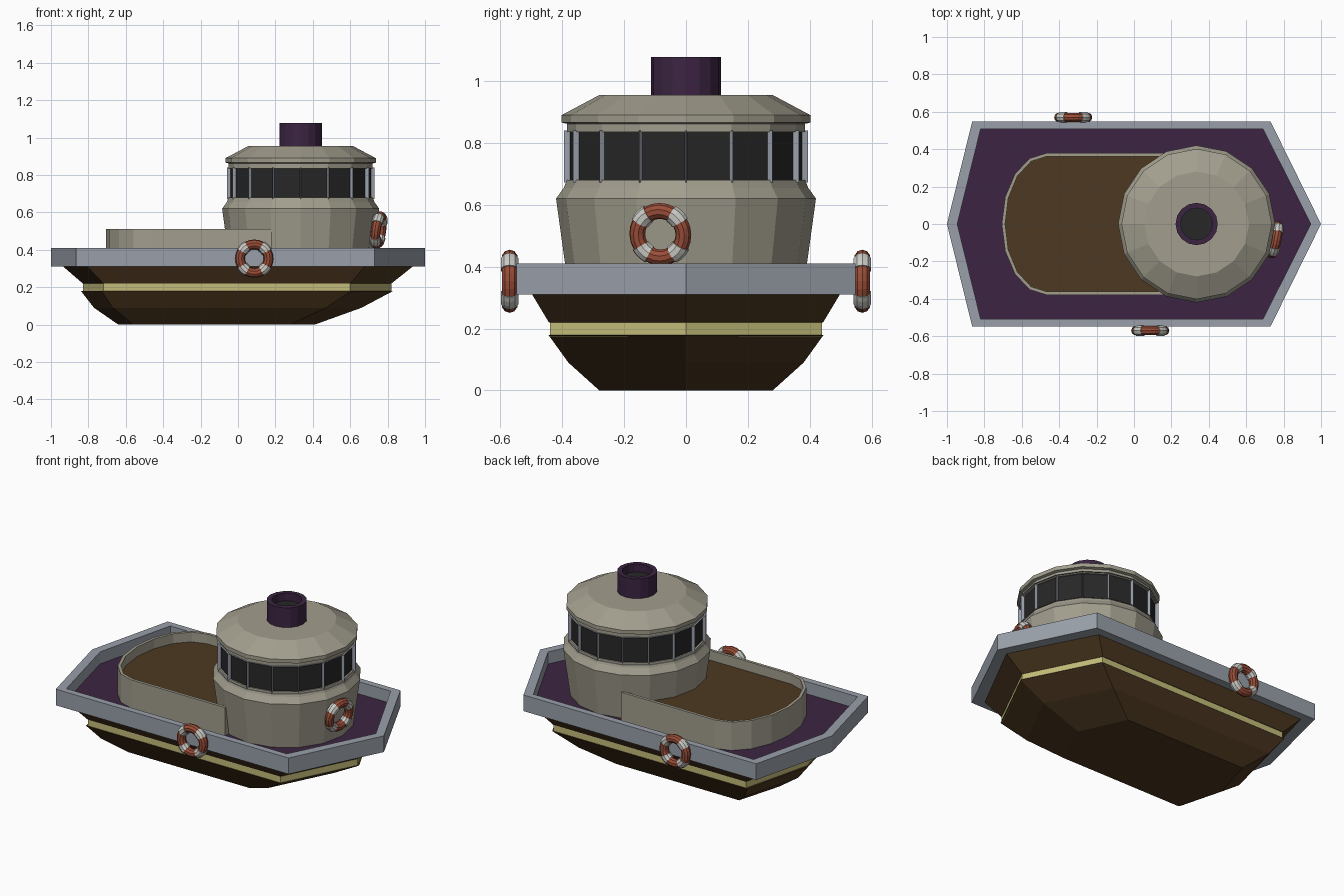
import bpy, bmesh
from math import sin, cos, pi, radians
from mathutils import Vector, Matrix

if "Cube" in bpy.data.objects:
    bpy.data.objects.remove(bpy.data.objects["Cube"])


def mat(name, r, g, b):
    m = bpy.data.materials.new(name)
    m.diffuse_color = (r, g, b, 1)
    m.use_nodes = True
    m.node_tree.nodes["Principled BSDF"].inputs["Base Color"].default_value = m.diffuse_color
    return m


BROWN = mat("brown", 0.075, 0.04, 0.015)
YELLOW = mat("yellow", 0.55, 0.50, 0.19)
BLUEGREY = mat("blue_grey", 0.32, 0.35, 0.40)
PURPLE = mat("purple", 0.045, 0.018, 0.055)
WARM = mat("warm_grey", 0.36, 0.34, 0.27)
GLASS = mat("dark_glass", 0.02, 0.02, 0.02)
RED = mat("ring_red", 0.32, 0.075, 0.04)
WHITE = mat("ring_white", 0.6, 0.6, 0.57)


def finish(bm, name, mats):
    bmesh.ops.recalc_face_normals(bm, faces=bm.faces)
    me = bpy.data.meshes.new(name)
    bm.to_mesh(me)
    bm.free()
    ob = bpy.data.objects.new(name, me)
    bpy.context.collection.objects.link(ob)
    for m in mats:
        me.materials.append(m)
    return ob


def loft(name, rings, mats, top_mat=0):
    """Join equal-length rings with quads and cap both ends."""
    bm = bmesh.new()
    vr = [[bm.verts.new(p) for p in ring] for ring in rings]
    n = len(rings[0])
    for a, b in zip(vr, vr[1:]):
        for i in range(n):
            j = (i + 1) % n
            bm.faces.new((a[i], a[j], b[j], b[i]))
    bm.faces.new(vr[0])
    bm.faces.new(vr[-1]).material_index = top_mat
    return finish(bm, name, mats)


def hexring(stern, c1, c2, bow, y, z):
    return [(stern, 0, z), (c1, -y, z), (c2, -y, z),
            (bow, 0, z), (c2, y, z), (c1, y, z)]


def circle(r, z, n=16, cx=0.335):
    return [(cx + r * cos(2 * pi * i / n), r * sin(2 * pi * i / n), z) for i in range(n)]


# Hull: lower body, stripe, flared upper body
loft("lower_hull", [hexring(-0.64, -0.56, 0.28, 0.41, 0.28, 0),
                    hexring(-0.77, -0.67, 0.47, 0.66, 0.38, 0.09),
                    hexring(-0.84, -0.73, 0.605, 0.83, 0.445, 0.18)], [BROWN])
loft("hull_stripe", [hexring(-0.83, -0.72, 0.60, 0.82, 0.44, 0.175),
                     hexring(-0.83, -0.72, 0.60, 0.82, 0.44, 0.22)], [YELLOW])
loft("upper_hull", [hexring(-0.83, -0.72, 0.60, 0.82, 0.443, 0.22),
                    hexring(-0.94, -0.81, 0.68, 0.94, 0.50, 0.315)], [BROWN])

# Bulwark with sunken deck
loft("bulwark_and_deck", [hexring(-1, -0.865, 0.73, 1, 0.548, 0.31),
                          hexring(-1, -0.865, 0.73, 1, 0.548, 0.41),
                          hexring(-0.945, -0.82, 0.69, 0.945, 0.508, 0.41),
                          hexring(-0.945, -0.82, 0.69, 0.945, 0.508, 0.335)],
     [BLUEGREY, PURPLE], 1)


# Low cabin with rounded stern and recessed roof
def cabin_ring(inset, z):
    a, b = 0.242 - inset, 0.38 - inset
    arc = [(-0.465 + a * cos(t), b * sin(t), z)
           for t in (pi / 2 + pi * i / 8 for i in range(9))]
    return arc + [(0.178 - inset, -b, z), (0.178 - inset, b, z)]


loft("low_cabin", [cabin_ring(0, 0.33), cabin_ring(0, 0.51),
                   cabin_ring(0.018, 0.51), cabin_ring(0.018, 0.45)], [WARM, BROWN], 1)

# Wheelhouse walls and roof
loft("wheelhouse_wall", [circle(r, z) for r, z in
                         ((0.38, 0.33), (0.42, 0.62), (0.395, 0.655), (0.385, 0.68))], [WARM])
loft("wheelhouse_roof", [circle(r, z) for r, z in
                         ((0.385, 0.835), (0.385, 0.862), (0.402, 0.866),
                          (0.402, 0.89), (0.28, 0.955))], [WARM])

# Window band: each side is inset to a frame and the pane is pushed in
bm = bmesh.new()
lo = [bm.verts.new(p) for p in circle(0.395, 0.672)]
hi = [bm.verts.new(p) for p in circle(0.395, 0.84)]
sides = [bm.faces.new((lo[i], lo[(i + 1) % 16], hi[(i + 1) % 16], hi[i])) for i in range(16)]
bm.faces.new(lo[::-1])
bm.faces.new(hi)
bmesh.ops.inset_individual(bm, faces=sides, thickness=0.014)
for f in sides:
    f.normal_update()
    push = f.normal * -0.02
    pane = bmesh.ops.extrude_discrete_faces(bm, faces=[f])["faces"][0]
    pane.material_index = 1
    bmesh.ops.translate(bm, verts=pane.verts, vec=push)
finish(bm, "wheelhouse_windows", [BLUEGREY, GLASS])

# Funnel
loft("funnel", [circle(r, z) for r, z in
                ((0.113, 0.94), (0.113, 1.077), (0.085, 1.077), (0.085, 1.03))],
     [PURPLE, GLASS], 1)


# Life rings: torus with four raised bands
def torus_arc(bm, big, small, a0, a1, n, m, mi, closed):
    rows = []
    for i in range(n if closed else n + 1):
        a = a0 + (a1 - a0) * i / n
        rows.append([bm.verts.new(((big + small * cos(t)) * cos(a),
                                   (big + small * cos(t)) * sin(a), small * sin(t)))
                     for t in (2 * pi * k / m for k in range(m))])
    for i in range(n):
        p, q = rows[i], rows[(i + 1) % len(rows)]
        for k in range(m):
            l = (k + 1) % m
            bm.faces.new((p[k], q[k], q[l], p[l])).material_index = mi
    if not closed:
        for ring in (rows[0], rows[-1]):
            bm.faces.new(ring).material_index = mi


def life_ring(name, loc, out):
    bm = bmesh.new()
    torus_arc(bm, 0.076, 0.026, 0, 2 * pi, 24, 10, 0, True)
    for k in range(4):
        mid = radians(45 + 90 * k)
        torus_arc(bm, 0.076, 0.030, mid - 0.27, mid + 0.27, 3, 10, 1, False)
    ob = finish(bm, name, [RED, WHITE])
    ob.matrix_world = Matrix.Translation(loc) @ Vector(out).to_track_quat('Z', 'Y').to_matrix().to_4x4()


life_ring("front_life_ring", (0.087, -0.57, 0.353), (0, -1, 0))
life_ring("back_life_ring", (-0.325, 0.57, 0.353), (0, 1, 0))
yaw = radians(-11.25)
life_ring("wheelhouse_life_ring", (0.335 + 0.425 * cos(yaw), 0.425 * sin(yaw), 0.505),
          (cos(yaw), sin(yaw), -0.14))
